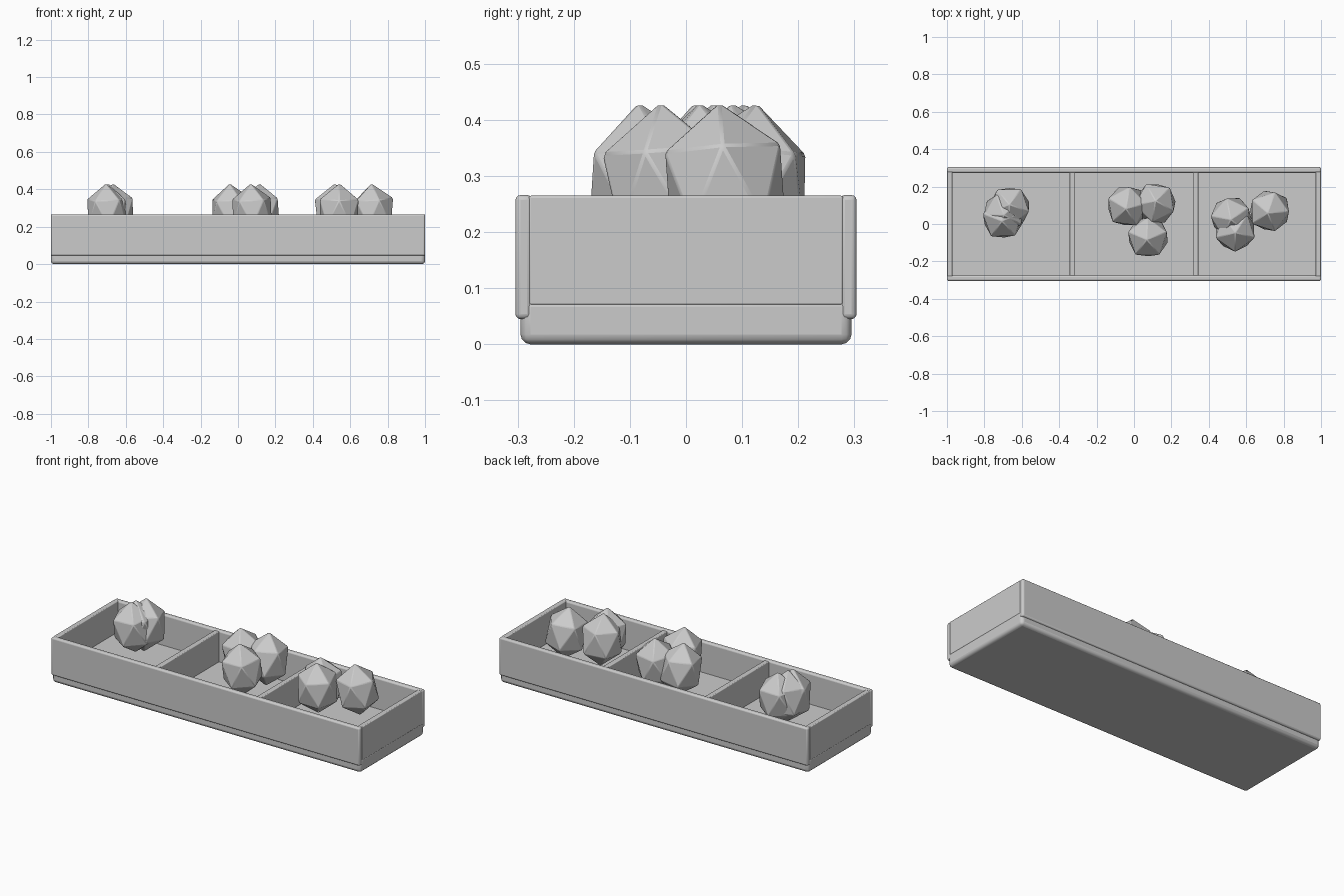
import bpy, math

cube = bpy.data.objects.get("Cube")
if cube:
    bpy.data.objects.remove(cube, do_unlink=True)

grey = bpy.data.materials.new("plain_grey")
grey.use_nodes = True
colour = (0.6, 0.6, 0.6, 1)
grey.diffuse_color = colour
grey.node_tree.nodes["Principled BSDF"].inputs["Base Color"].default_value = colour


def finish(obj, name, bevel, segments):
    """Name the part, colour it and round its edges."""
    obj.name = name
    obj.data.materials.append(grey)
    mod = obj.modifiers.new("rounded_edges", 'BEVEL')
    mod.width = bevel
    mod.segments = segments
    bpy.ops.object.shade_smooth_by_angle(angle=math.radians(30))


def board(name, x, y, z, bevel):
    """Box between the given (low, high) limits."""
    lims = (x, y, z)
    bpy.ops.mesh.primitive_cube_add(size=1, location=[(a + b) / 2 for a, b in lims])
    obj = bpy.context.object
    obj.scale = [b - a for a, b in lims]
    bpy.ops.object.transform_apply(location=False, rotation=False, scale=True)
    finish(obj, name, bevel, 3)


def rock(name, x, y, spin, tilt):
    """Twenty-sided stone, a little taller than wide."""
    bpy.ops.mesh.primitive_ico_sphere_add(subdivisions=1, radius=1, location=(x, y, 0.28))
    obj = bpy.context.object
    obj.scale = (0.122, 0.122, 0.152)
    obj.rotation_euler = (math.radians(tilt), math.radians(-tilt), math.radians(spin))
    bpy.ops.object.transform_apply(location=False, rotation=True, scale=True)
    finish(obj, name, 0.004, 1)


# Tray: floor slab, long sides, ends and dividers
board("tray_base", (-1, 1), (-0.295, 0.295), (0, 0.085), 0.018)
for side, s in (("left", 1), ("right", -1)):
    board(side + "_end", sorted((s * 0.97, s)), (-0.28, 0.28), (0.07, 0.265), 0.004)
    board(side + "_divider", (s * 0.33 - 0.015, s * 0.33 + 0.015),
          (-0.28, 0.28), (0.07, 0.262), 0.004)
for side, s in (("front", -1), ("back", 1)):
    board(side + "_side", (-1, 1), sorted((s * 0.274, s * 0.304)), (0.045, 0.266), 0.009)

# Stones: three in each compartment
stones = {
    "right": [(-0.70, 0.03, 20, 4), (-0.665, 0.09, 55, -4), (-0.695, 0.06, 40, 3)],
    "middle": [(-0.035, 0.095, 10, 4), (0.115, 0.11, 45, -4), (0.075, -0.07, 18, 4)],
    "left": [(0.52, 0.035, 30, 3), (0.54, -0.035, 54, 3), (0.725, 0.07, 0, 4)],
}
for group, places in stones.items():
    for i, place in enumerate(places, 1):
        rock(f"{group}_stone_{i}", *place)
